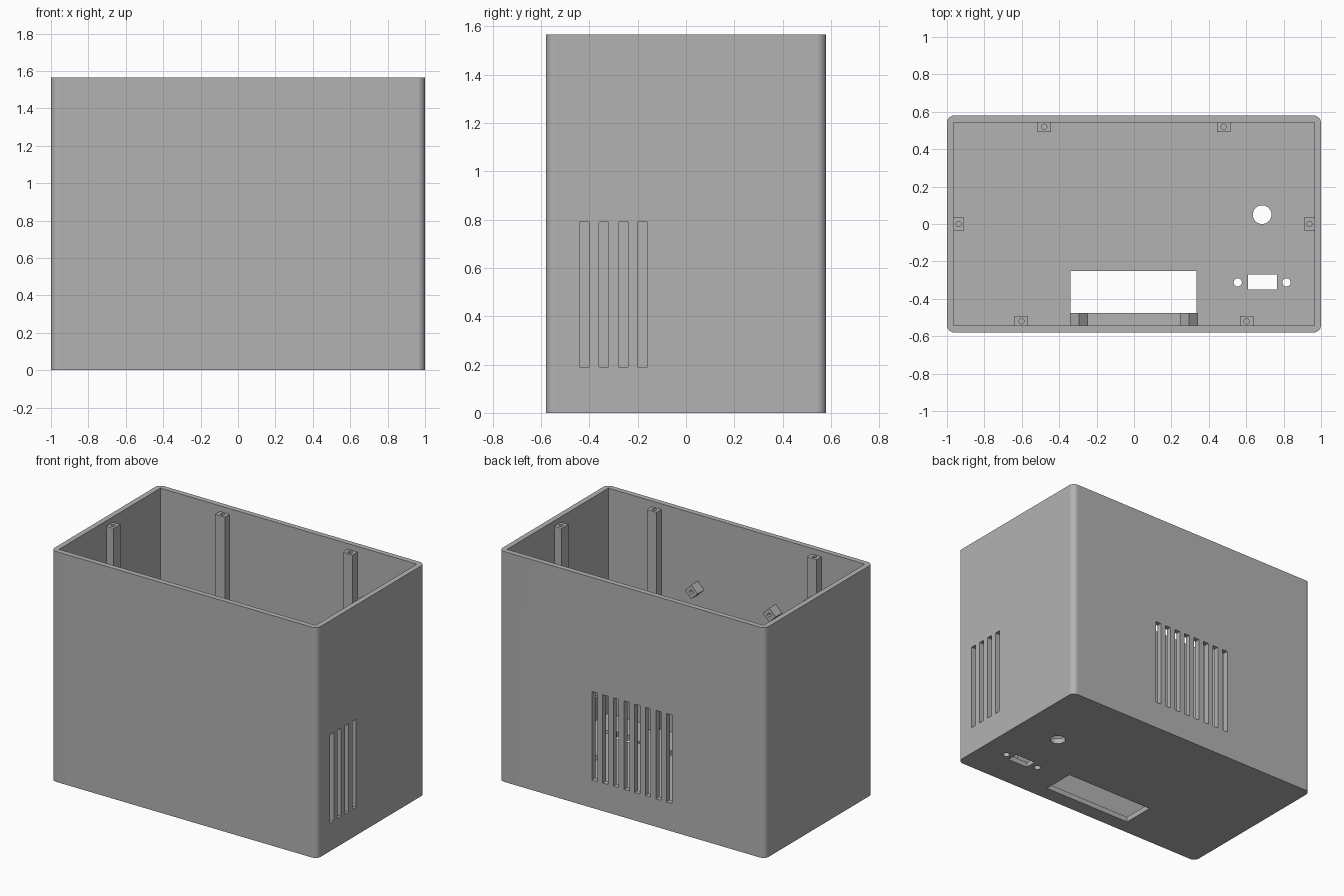
import bpy, bmesh
from math import radians
from mathutils import Matrix, Vector

cube = bpy.data.objects.get("Cube")
if cube:
    bpy.data.objects.remove(cube, do_unlink=True)

W, D, H = 1.0, 0.58, 1.565      # half width, half depth, height
T = 0.036                       # wall and floor thickness
POST_TOP = H - 0.038

grey = bpy.data.materials.new("plain grey")
grey.use_nodes = True
GREY = (0.45, 0.45, 0.45, 1)
grey.diffuse_color = GREY
grey.node_tree.nodes["Principled BSDF"].inputs["Base Color"].default_value = GREY


def make(name, bm):
    bmesh.ops.recalc_face_normals(bm, faces=bm.faces)
    mesh = bpy.data.meshes.new(name)
    bm.to_mesh(mesh)
    bm.free()
    mesh.materials.append(grey)
    ob = bpy.data.objects.new(name, mesh)
    bpy.context.collection.objects.link(ob)
    return ob


def add_box(bm, lo, hi):
    lo, hi = Vector(lo), Vector(hi)
    m = Matrix.Translation((lo + hi) / 2) @ Matrix.Diagonal((*(hi - lo), 1))
    return bmesh.ops.create_cube(bm, size=1, matrix=m)["verts"]


def add_rod(bm, centre, radius, length, axis="Z"):
    m = Matrix.Translation(centre)
    if axis == "Y":
        m = m @ Matrix.Rotation(radians(90), 4, "X")
    bmesh.ops.create_cone(bm, cap_ends=True, segments=32, radius1=radius,
                          radius2=radius, depth=length, matrix=m)


def select_only(ob):
    bpy.ops.object.select_all(action="DESELECT")
    ob.select_set(True)
    bpy.context.view_layer.objects.active = ob


def cut(ob, bm):
    """Subtract the shapes in bm from ob."""
    cutter = make("cutter", bm)
    cutter.hide_render = True
    mod = ob.modifiers.new("cut", "BOOLEAN")
    mod.object, mod.operation, mod.solver = cutter, "DIFFERENCE", "EXACT"
    select_only(ob)
    bpy.ops.object.modifier_apply(modifier=mod.name)
    bpy.data.objects.remove(cutter, do_unlink=True)


def smooth(ob):
    select_only(ob)
    bpy.ops.object.shade_smooth_by_angle(angle=radians(30))
    ob.modifiers.new("normals", "WEIGHTED_NORMAL").keep_sharp = True


# Case: box with rounded upright edges
bm = bmesh.new()
add_box(bm, (-W, -D, 0), (W, D, H))
upright = [e for e in bm.edges if abs(e.verts[0].co.z - e.verts[1].co.z) > 1]
bmesh.ops.bevel(bm, geom=upright, offset=0.04, segments=8, profile=0.5, affect="EDGES")
case = make("case", bm)

# Hollow, open at the top
bm = bmesh.new()
add_box(bm, (-W + T, -D + T, T), (W - T, D - T, H + 0.2))
cut(case, bm)

# Vent slots in one end and in the back
bm = bmesh.new()
for i in range(4):
    y = -0.44 + 0.08 * i
    add_box(bm, (W - 0.1, y, 0.19), (W + 0.1, y + 0.04, 0.79))
for i in range(8):
    x = -0.3 + 0.08 * i
    add_box(bm, (x, D - 0.1, 0.19), (x + 0.04, D + 0.1, 0.79))
cut(case, bm)

# Floor openings: display window, connector with screw holes, round inlet
bm = bmesh.new()
add_box(bm, (-0.34, -0.475, -0.1), (0.335, -0.25, 0.1))
add_box(bm, (0.61, -0.35, -0.1), (0.765, -0.27, 0.1))
add_rod(bm, (0.685, 0.05, 0), 0.05, 0.2)
for x in (0.555, 0.815):
    add_rod(bm, (x, -0.312, 0), 0.022, 0.2)
cut(case, bm)
smooth(case)


# Lid posts along the walls, each with a screw hole
def post(name, x, y, sx, sy):
    bm = bmesh.new()
    add_box(bm, (x - sx, y - sy, T / 2), (x + sx, y + sy, POST_TOP))
    ob = make(name, bm)
    bm = bmesh.new()
    add_rod(bm, (x, y, POST_TOP), 0.014, 0.3)
    cut(ob, bm)
    smooth(ob)


LONG, SHORT = 0.036, 0.028
for side, s in (("left", 1), ("right", -1)):
    post(side + "_back_post", s * 0.48, D - T - 0.024, LONG, SHORT)
    post(side + "_front_post", s * 0.602, -D + T + 0.024, LONG, SHORT)
    post(side + "_end_post", s * (W - T - 0.026), 0, SHORT, LONG)

    # Diamond mounting block on the inside of the front wall
    x, z, r = s * 0.293, 1.065, 0.034
    bm = bmesh.new()
    verts = add_box(bm, (-r, -D + T / 2, -r), (r, -0.475, r))
    bmesh.ops.rotate(bm, verts=verts, cent=(0, 0, 0),
                     matrix=Matrix.Rotation(radians(45), 3, "Y"))
    bmesh.ops.translate(bm, verts=verts, vec=(x, 0, z))
    block = make(side + "_mounting_block", bm)
    bm = bmesh.new()
    add_rod(bm, (x, -0.475, z), 0.012, 0.1, "Y")
    cut(block, bm)
    smooth(block)
